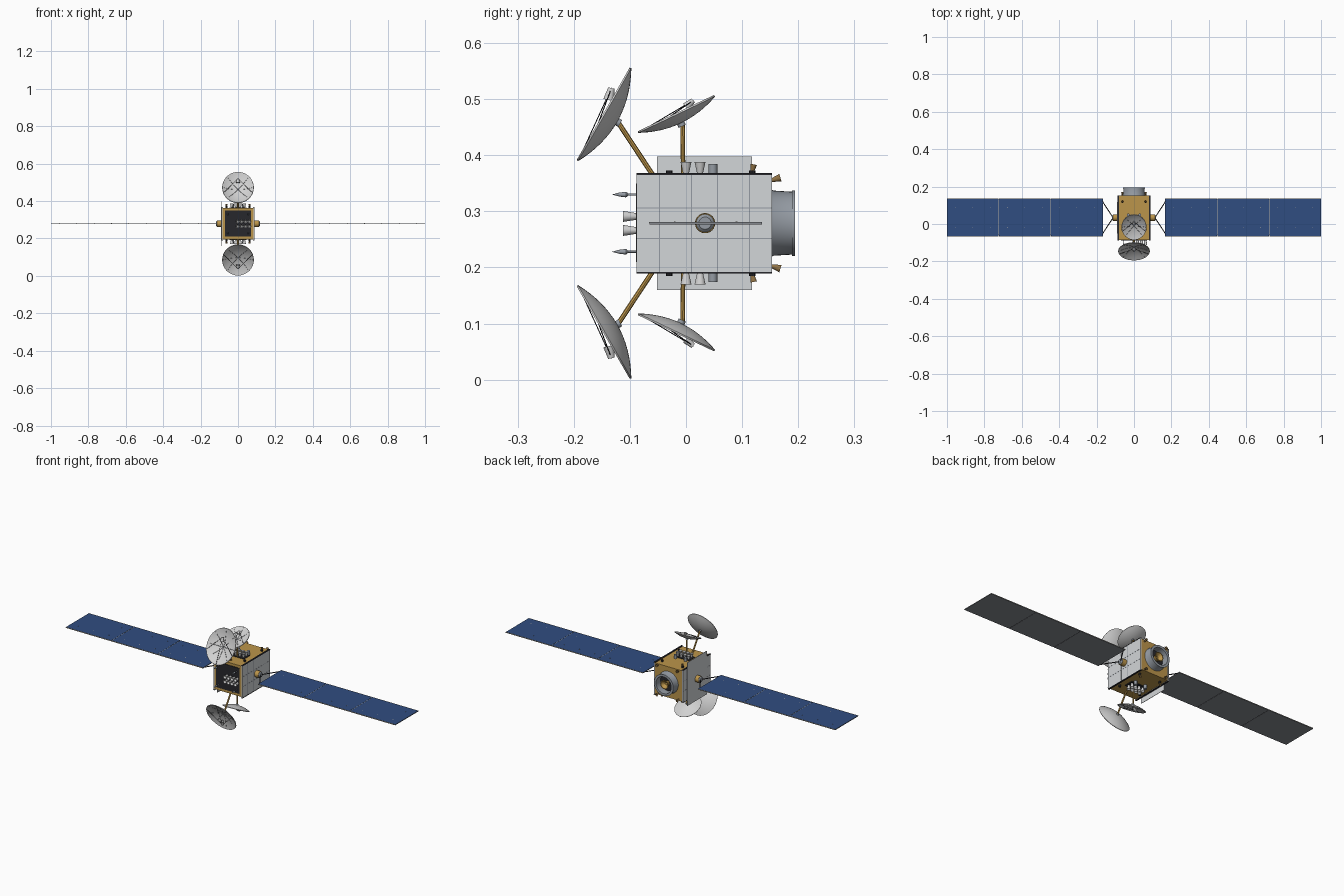
import bpy, bmesh, math
from mathutils import Matrix, Vector

if "Cube" in bpy.data.objects:
    bpy.data.objects.remove(bpy.data.objects["Cube"])

MID = 0.279  # height of the symmetry plane


def material(name, r, g, b):
    m = bpy.data.materials.new(name)
    m.use_nodes = True
    m.diffuse_color = (r, g, b, 1)
    m.node_tree.nodes["Principled BSDF"].inputs["Base Color"].default_value = (r, g, b, 1)
    return m


GOLD = material("gold foil", 0.5, 0.3, 0.07)
BRONZE = material("bronze", 0.28, 0.17, 0.06)
PANEL = material("radiator grey", 0.65, 0.67, 0.69)
DISH = material("dish white", 0.64, 0.64, 0.64)
BLUE = material("solar blue", 0.03, 0.075, 0.22)
TRIM = material("panel trim", 0.5, 0.46, 0.38)
BACK = material("wing back grey", 0.24, 0.255, 0.28)
BLACK = material("black", 0.02, 0.02, 0.025)
STEEL = material("steel", 0.3, 0.33, 0.37)

IDENT = Matrix.Identity(4)
FLIP_Z = Matrix.Translation((0, 0, 2 * MID)) @ Matrix.Scale(-1, 4, (0, 0, 1))
FLIP_X = Matrix.Scale(-1, 4, (1, 0, 0))


def finish(name, bm, mats, frame=IDENT, smooth=False, rule=None):
    bm.transform(frame)
    bmesh.ops.recalc_face_normals(bm, faces=bm.faces)
    for f in bm.faces:
        f.smooth = smooth
        if rule:
            f.material_index = rule(f)
    mesh = bpy.data.meshes.new(name)
    bm.to_mesh(mesh)
    bm.free()
    for m in mats:
        mesh.materials.append(m)
    ob = bpy.data.objects.new(name, mesh)
    bpy.context.collection.objects.link(ob)
    if smooth:
        mesh.set_sharp_from_angle(angle=math.radians(35))


def box(name, lo, hi, mats, frame=IDENT, rule=None):
    lo, hi = Vector(lo), Vector(hi)
    bm = bmesh.new()
    bmesh.ops.create_cube(bm, size=1, matrix=Matrix.Translation((lo + hi) / 2) @ Matrix.Diagonal((*(hi - lo), 1)))
    finish(name, bm, mats, frame, rule=rule)


def lathe(name, profile, mat, frame=IDENT, squash=1, steps=24):
    """Spin (radius, height) points round local z."""
    bm = bmesh.new()
    verts = [bm.verts.new((r, 0, z)) for r, z in profile]
    edges = [bm.edges.new(p) for p in zip(verts, verts[1:])]
    bmesh.ops.spin(bm, geom=verts + edges, axis=(0, 0, 1), cent=(0, 0, 0),
                   angle=math.tau, steps=steps, use_duplicate=False)
    bmesh.ops.remove_doubles(bm, verts=bm.verts, dist=1e-5)
    bm.transform(Matrix.Diagonal((squash, 1, 1, 1)))
    finish(name, bm, [mat], frame, smooth=True)


def aim(pos, direction):
    return Matrix.Translation(pos) @ Vector(direction).to_track_quat("Z", "Y").to_matrix().to_4x4()


def rod(name, a, b, radius, mat, frame=IDENT, steps=8):
    a, b = Vector(a), Vector(b)
    n = (b - a).length
    lathe(name, [(0, 0), (radius, 0), (radius, n), (0, n)], mat, frame @ aim(a, b - a), steps=steps)


def horn(name, pos, direction, r0, r1, length, mat, frame=IDENT):
    """Open flared cone."""
    lathe(name, [(0, 0), (r0, 0), (r1, length), (r1 * 0.85, length), (r0 * 0.7, length * 0.5), (0, length * 0.5)],
          mat, frame @ aim(pos, direction), steps=14)


# Main body
box("body", (-0.084, -0.086, 0.195), (0.084, 0.152, 0.364), [GOLD])

# Side walls with seams, boom hubs, yokes and solar wings
for side, frame in (("left", IDENT), ("right", FLIP_X)):
    box(side + "_wall", (0.082, -0.088, 0.19), (0.088, 0.153, 0.368), [PANEL], frame)
    for y in (-0.047, 0.01, 0.056, 0.113):
        box(side + "_seam", (0.087, y - 0.001, 0.19), (0.0886, y + 0.001, 0.368), [STEEL], frame)
    for z in (0.252, 0.306):
        box(side + "_seam", (0.087, -0.088, z - 0.0008), (0.0886, 0.153, z + 0.0008), [STEEL], frame)
    for z in (0.19, 0.366):
        box(side + "_edge_rail", (0.08, -0.088, z - 0.001), (0.0888, 0.153, z + 0.002), [BLACK], frame)
    hub_frame = frame @ aim((0.087, 0.034, MID), (1, 0, 0))
    lathe(side + "_hub", [(0, 0), (0.018, 0), (0.018, 0.02), (0.0175, 0.024), (0, 0.024)], GOLD, hub_frame)
    lathe(side + "_hub_cap", [(0, 0.023), (0.016, 0.023), (0.016, 0.026), (0.011, 0.031), (0, 0.031)],
          STEEL, hub_frame)
    hub = (0.112, 0.034, MID)
    for y in (-0.055, 0.123):
        rod(side + "_yoke", hub, (0.17, y, MID), 0.0025, BLACK, frame)
    for i in range(3):
        x = 0.167 + i * 0.2785
        end = x + 0.276
        box(side + "_solar_panel", (x, -0.065, MID - 0.002), (end, 0.135, MID + 0.002),
            [BACK, BLUE], frame, lambda f: int(f.normal.z > 0.5))
        for y in (-0.0655, 0.1335):
            box(side + "_panel_trim", (x, y, MID), (end, y + 0.002, MID + 0.0023), [TRIM], frame)
        for u in (0.045, 0.138, 0.231):
            for y in (-0.02, 0.09):
                box(side + "_hold_down", (x + u - 0.0015, y - 0.0015, MID),
                    (x + u + 0.0015, y + 0.0015, MID + 0.0026), [TRIM], frame)
        if i:
            box(side + "_hinge_line", (x - 0.0035, -0.06, MID - 0.0012),
                (x + 0.001, 0.13, MID + 0.0012), [TRIM, BLACK], frame, lambda f: int(f.normal.z < -0.5))

# Tall radiator plate on the right side
box("radiator_plate", (-0.0905, -0.052, 0.16), (-0.0885, 0.118, 0.398), [PANEL])

# Front face: dark panel, horn cluster and pointed antennas
box("front_panel", (-0.07, -0.089, 0.21), (0.07, -0.085, 0.35), [BLACK])
for i in range(4):
    for z in (0.266, 0.291):
        horn("front_horn", (i * 0.021 - 0.002, -0.088, z), (0, -1, 0), 0.006, 0.01, 0.024, DISH)
for x in (-0.055, 0.055):
    for z in (0.228, 0.33):
        lathe("front_spike", [(0, 0), (0.002, 0), (0.002, 0.016), (0.005, 0.02), (0.0035, 0.032), (0, 0.045)],
              STEEL, aim((x, -0.087, z), (0, -1, 0)), steps=12)

# Rear launch ring and main engine
rear = aim((0, 0.152, MID), (0, 1, 0))
lathe("launch_ring", [(0.06, 0), (0.058, 0.004), (0.056, 0.037), (0.046, 0.037), (0.046, 0), (0.06, 0)],
      STEEL, rear, steps=40)
lathe("ring_flange", [(0.046, 0.037), (0.0585, 0.037), (0.0585, 0.042), (0.046, 0.042), (0.046, 0.037)],
      STEEL, rear, steps=40)
lathe("engine_bay", [(0, 0), (0.047, 0), (0.047, 0.004), (0, 0.004)], BLACK, rear)
horn("main_engine", (0, 0.154, MID), (0, 1, 0), 0.01, 0.025, 0.034, GOLD)


def reflector(name, frame, pos, degrees, radius, width, sag):
    """Dish facing local +z with seams, and struts that carry an offset feed."""
    f = frame @ Matrix.Translation(pos) @ Matrix.Rotation(math.radians(degrees), 4, "X")
    ts = [i / 8 for i in range(9)]
    outer = [(radius * t, sag * (t * t - 1)) for t in ts]
    inner = [(r * 0.985, z + 0.003) for r, z in reversed(outer)]
    lathe(name, outer + inner, DISH, f, squash=width / radius, steps=32)
    k = radius / 0.096
    for a in range(8):
        c, s = width * math.cos(a * math.tau / 8), radius * math.sin(a * math.tau / 8)
        path = [(c * t, s * t, sag * (t * t - 1) + 0.003) for t in (0, 0.25, 0.5, 0.75, 0.97)]
        for p, q in zip(path, path[1:]):
            rod(name + "_seam", p, q, 0.0007, BACK, f, 4)
    feed = Vector((0, 0.047, 0.013)) * k
    horn(name + "_feed", feed, (0, -1, -0.3), 0.006 * k, 0.01 * k, 0.022 * k, DISH, f)
    for a in (-90, -20, 200):
        c, s = math.cos(math.radians(a)), math.sin(math.radians(a))
        rod(name + "_strut", (width * 0.97 * c, radius * 0.97 * s, 0), feed, 0.001, BLACK, f, 6)
    lathe(name + "_mount", [(0, -0.006), (0.007, -0.006), (0.007, 0.002), (0, 0.002)], STEEL,
          f @ Matrix.Translation((0, 0, -sag)), steps=12)


# Upper and lower decks, mirrored
for deck, frame in (("upper", IDENT), ("lower", FLIP_Z)):
    rod(deck + "_large_arm", (0, -0.056, 0.36), (0, -0.12, 0.457), 0.0045, GOLD, frame)
    rod(deck + "_small_arm", (0, -0.005, 0.36), (0, -0.006, 0.454), 0.004, GOLD, frame)
    reflector(deck + "_large_dish", frame, (0, -0.145, 0.4725), 60.2, 0.096, 0.085, 0.026)
    reflector(deck + "_small_dish", frame, (0, -0.0165, 0.4725), 25.4, 0.076, 0.067, 0.017)
    box(deck + "_array_plate", (-0.045, -0.013, 0.363), (0.045, 0.038, 0.367), [BLACK], frame)
    for x in (-0.033, -0.011, 0.011, 0.033):
        for y in (0, 0.025):
            horn(deck + "_horn", (x, y, 0.366), (0, 0, 1), 0.005, 0.01, 0.022, DISH, frame)
    for x in (-0.03, 0.03):
        rod(deck + "_canister", (x, 0.048, 0.363), (x, 0.048, 0.384), 0.008, STEEL, frame, 12)
    for x in (-0.062, 0.062):
        for y in (-0.03, 0.118):
            rod(deck + "_thruster_base", (x, y, 0.363), (x, y, 0.373), 0.006, BLACK, frame)
        horn(deck + "_thruster", (x, 0.118, 0.37), (0, 0.2, 1), 0.003, 0.006, 0.014, BRONZE, frame)
        horn(deck + "_rear_thruster", (x, 0.151, 0.355), (0, 1, 0.3), 0.003, 0.007, 0.018, BRONZE, frame)
